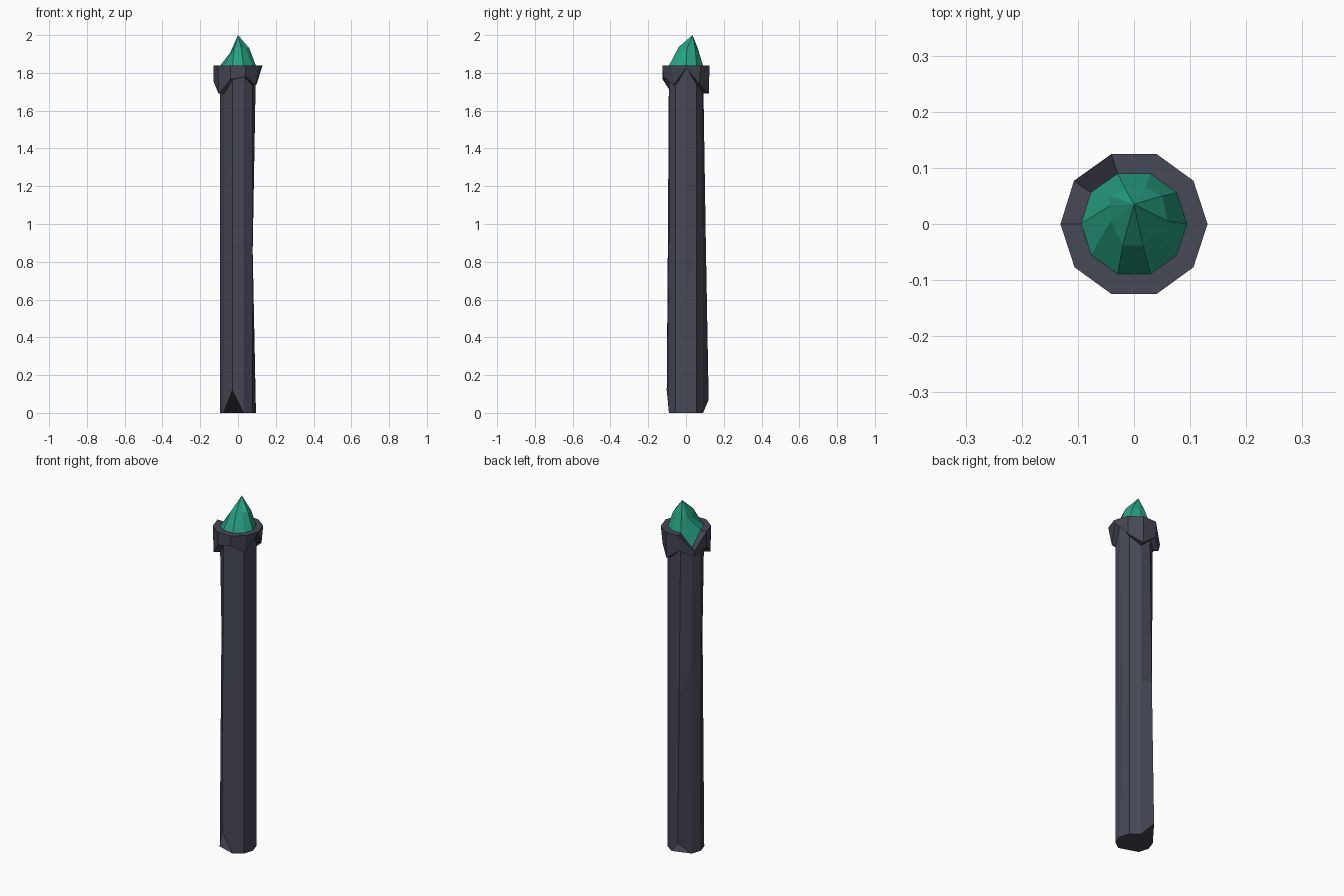
import bpy
from math import cos, sin, radians

if "Cube" in bpy.data.objects:
    bpy.data.objects.remove(bpy.data.objects["Cube"])

N = 10


def ring(r, z, moved=None):
    """Ten points round the axis; moved maps vertex index -> replacement point."""
    pts = [(r * cos(radians(36 * i)), r * sin(radians(36 * i)), z) for i in range(N)]
    for i, p in (moved or {}).items():
        pts[i] = p
    return pts


def polar(radii, heights):
    return [ring(r, z)[i] for i, (r, z) in enumerate(zip(radii, heights))]


def loft(name, rings, color, loop=False, bottom=False, tip=None):
    verts = [p for r in rings for p in r]
    faces = []
    count = len(rings)
    for k in range(count if loop else count - 1):
        a, b = k * N, ((k + 1) % count) * N
        for i in range(N):
            j = (i + 1) % N
            faces.append((a + i, a + j, b + j, b + i))
    if bottom:
        faces.append(tuple(reversed(range(N))))
    if tip:
        verts.append(tip)
        top = (count - 1) * N
        faces += [(top + i, top + (i + 1) % N, len(verts) - 1) for i in range(N)]
    mesh = bpy.data.meshes.new(name)
    mesh.from_pydata(verts, [], faces)
    mat = bpy.data.materials.new(name + "_color")
    mat.diffuse_color = color
    mat.use_nodes = True
    mat.node_tree.nodes["Principled BSDF"].inputs["Base Color"].default_value = mat.diffuse_color
    mesh.materials.append(mat)
    obj = bpy.data.objects.new(name, mesh)
    bpy.context.collection.objects.link(obj)
    return obj


stone = (0.062, 0.065, 0.09, 1)
green = (0.02, 0.36, 0.22, 1)

# Shaft: chipped foot, shallow dents along the length
R = 0.095
foot = ring(R, 0, {7: (-0.03, -0.102, 0.12), 3: (-0.032, 0.12, 0.07)})
dents = ring(R, 0.9, {0: (0.074, 0, 0.65), 6: (-0.07, -0.05, 1.25),
                      4: (-0.069, 0.05, 1.1), 3: (-0.03, 0.105, 0.9),
                      7: (-0.03, -0.096, 0.9)})
neck = ring(R, 1.84, {4: (-0.077, 0.056, 1.755)})
loft("staff_shaft", [foot, dents, neck], stone, bottom=True)

# Collar: ragged lower edge and one broken notch in the rim
low_z = [1.825, 1.74, 1.69, 1.75, 1.715, 1.755, 1.69, 1.765, 1.78, 1.735]
low_r = [0.125, 0.122, 0.127, 0.125, 0.125, 0.13, 0.127, 0.13, 0.128, 0.112]
rim_out = ring(0.131, 1.84, {4: (-0.107, 0.077, 1.75)})
rim_in = ring(0.094, 1.84, {4: (-0.076, 0.055, 1.755)})
low_out = polar(low_r, low_z)
low_in = polar([0.088] * N, low_z)
loft("staff_collar", [low_in, low_out, rim_out, rim_in], stone, loop=True)

# Crystal: uneven facets rising to an off-centre tip
base = ring(0.095, 1.838, {4: (-0.077, 0.056, 1.755)})
facets = [(0.06, 0.005, 1.93), (0.05, 0.05, 1.92), (0.02, 0.066, 1.91),
          (-0.015, 0.062, 1.93), (-0.042, 0.05, 1.90), (-0.042, 0.033, 1.905),
          (-0.042, 0.005, 1.90), (-0.02, -0.038, 1.93), (0.016, -0.038, 1.938),
          (0.04, -0.015, 1.93)]
loft("crystal", [base, facets], green, tip=(0, 0.035, 2.0))
